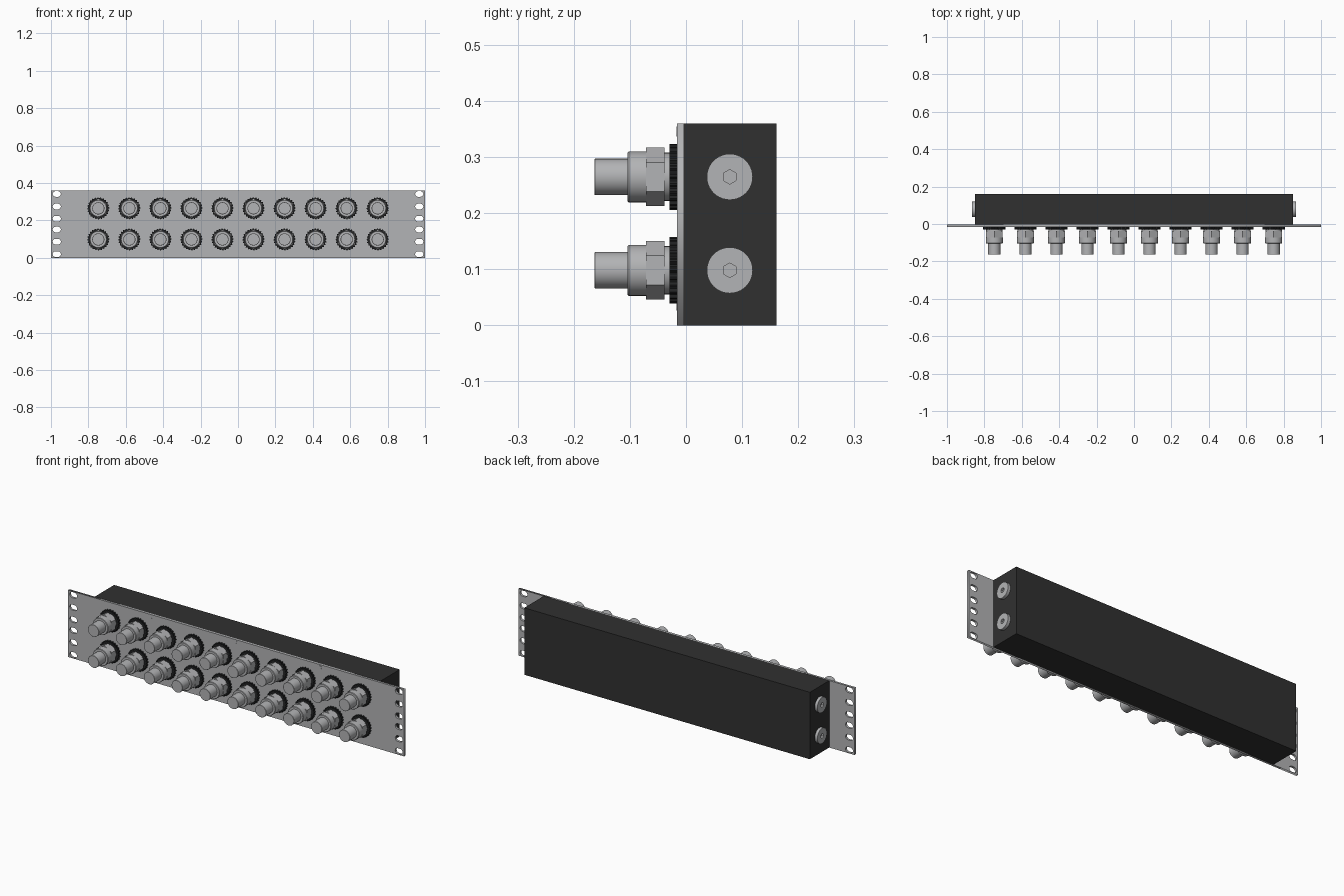
import bpy
from math import sin, cos, pi, radians
from mathutils import Matrix

cube = bpy.data.objects.get("Cube")
if cube:
    bpy.data.objects.remove(cube, do_unlink=True)


def material(name, color):
    m = bpy.data.materials.new(name)
    m.use_nodes = True
    m.diffuse_color = (*color, 1)
    m.node_tree.nodes["Principled BSDF"].inputs["Base Color"].default_value = (*color, 1)
    return m


metal = material("light grey metal", (0.45, 0.455, 0.465))
black = material("black paint", (0.03, 0.03, 0.03))
rubber = material("dark rubber", (0.016, 0.017, 0.018))


def add(name, mesh, mat, matrix=Matrix(), smooth=True):
    ob = bpy.data.objects.new(name, mesh)
    bpy.context.collection.objects.link(ob)
    if not mesh.materials:
        mesh.materials.append(mat)
    ob.matrix_world = matrix
    if smooth:
        bpy.ops.object.select_all(action="DESELECT")
        ob.select_set(True)
        bpy.context.view_layer.objects.active = ob
        bpy.ops.object.shade_smooth_by_angle(angle=radians(32))
    return ob


def ring(n, r, start=0.0, inner=None):
    """Closed outline; alternating radii when inner is given."""
    return [((inner if inner and i % 4 > 1 else r) * cos(start + 2 * pi * i / n),
             (inner if inner and i % 4 > 1 else r) * sin(start + 2 * pi * i / n))
            for i in range(n)]


def slot(cx, cy, half, r, n=8):
    """Rounded slot outline lying along x."""
    pts = []
    for side in (1, -1):
        for i in range(n + 1):
            a = -pi / 2 + pi * i / n
            pts.append((cx + side * (half - r + r * cos(a)), cy + side * r * sin(a)))
    return pts


def plate(name, outlines, thickness):
    """Flat plate with holes, made from filled 2D outlines."""
    cu = bpy.data.curves.new(name, "CURVE")
    cu.dimensions, cu.fill_mode, cu.extrude = "2D", "BOTH", thickness / 2
    for pts in outlines:
        sp = cu.splines.new("POLY")
        sp.points.add(len(pts) - 1)
        for p, (x, y) in zip(sp.points, pts):
            p.co = (x, y, 0, 1)
        sp.use_cyclic_u = True
    tmp = bpy.data.objects.new(name, cu)
    bpy.context.collection.objects.link(tmp)
    dg = bpy.context.evaluated_depsgraph_get()
    mesh = bpy.data.meshes.new_from_object(tmp.evaluated_get(dg))
    bpy.data.objects.remove(tmp)
    mesh.materials.clear()
    return mesh


def stack(name, sections):
    """Capped body lofted through (outline, height) sections of equal size."""
    n = len(sections[0][0])
    verts = [(x, y, h) for pts, h in sections for x, y in pts]
    faces = [list(range(n))[::-1], list(range(len(verts) - n, len(verts)))]
    for k in range(len(sections) - 1):
        for i in range(n):
            a, b = k * n + i, k * n + (i + 1) % n
            faces.append([a, b, b + n, a + n])
    mesh = bpy.data.meshes.new(name)
    mesh.from_pydata(verts, [], faces)
    return mesh


def lathe(name, profile, n=32):
    return stack(name, [(ring(n, r), h) for r, h in profile])


H = 0.36
FACE = -0.016                       # front surface of the panel
forward = Matrix.Rotation(pi / 2, 4, "X")   # local z becomes -y

# Mounting panel with end slots
holes = [slot(s * 0.969, H / 2 + t * d, 0.022, 0.015)
         for s in (1, -1) for t in (1, -1) for d in (0.029, 0.094, 0.161)]
border = [(-1, 0), (1, 0), (1, H), (-1, H)]
add("mounting_panel", plate("mounting_panel", [border] + holes, 0.012), metal,
    Matrix.Translation((0, FACE + 0.006, 0)) @ forward, False)

# Closed box behind the panel
box = [(-0.85, -0.161), (0.85, -0.161), (0.85, 0.004), (-0.85, 0.004)]
flip = Matrix.Scale(-1, 4, (0, 1, 0))
box_mesh = stack("rear_box", [(box, 0), (box, H)])
box_mesh.transform(flip)
box_mesh.flip_normals()
add("rear_box", box_mesh, black, smooth=False)

# Connector parts, shared by every position
parts = {
    "knurled_ring": (stack("knurled_ring", [(ring(96, 0.059, 0, 0.054), 0),
                                            (ring(96, 0.059, 0, 0.054), 0.013)]), rubber),
    "washer": (lathe("washer", [(0.043, 0.013), (0.043, 0.022)]), metal),
    "hex_nut": (stack("hex_nut", [(ring(6, 0.052, pi / 6), 0.022),
                                  (ring(6, 0.052, pi / 6), 0.055)]), metal),
    "collar": (lathe("collar", [(0.0455, 0.055), (0.0455, 0.086), (0.0435, 0.088)]), metal),
    "plug_barrel": (lathe("plug_barrel", [(0.0325, 0.088), (0.0325, 0.146),
                                          (0.0315, 0.147)]), metal),
}
ROWS = (0.098, 0.2645)
for z in ROWS:
    for col in range(10):
        at = Matrix.Translation(((col - 4.5) * 0.166, FACE, z)) @ forward
        for name, (mesh, mat) in parts.items():
            add(name, mesh, mat, at)

# Small flush screws along the panel edges
screw = plate("panel_screw", [ring(16, 0.009), ring(6, 0.004)], 0.002)
for x in (-0.5, 0, 0.5):
    for z in (0.345, 0.035):
        add("panel_screw", screw, metal, Matrix.Translation((x, FACE, z)) @ forward)

# Blanking plugs with hexagon sockets on both ends
head = plate("blanking_plug", [ring(40, 0.041), ring(6, 0.013)], 0.015)
floor = lathe("plug_socket_floor", [(0.02, 0), (0.02, 0.003)])
for s in (1, -1):
    turn = Matrix.Rotation(s * pi / 2, 4, "Y")
    for z in ROWS:
        add("blanking_plug", head, metal, Matrix.Translation((s * 0.8575, 0.078, z)) @ turn)
        add("plug_socket_floor", floor, metal, Matrix.Translation((s * 0.85, 0.078, z)) @ turn)
